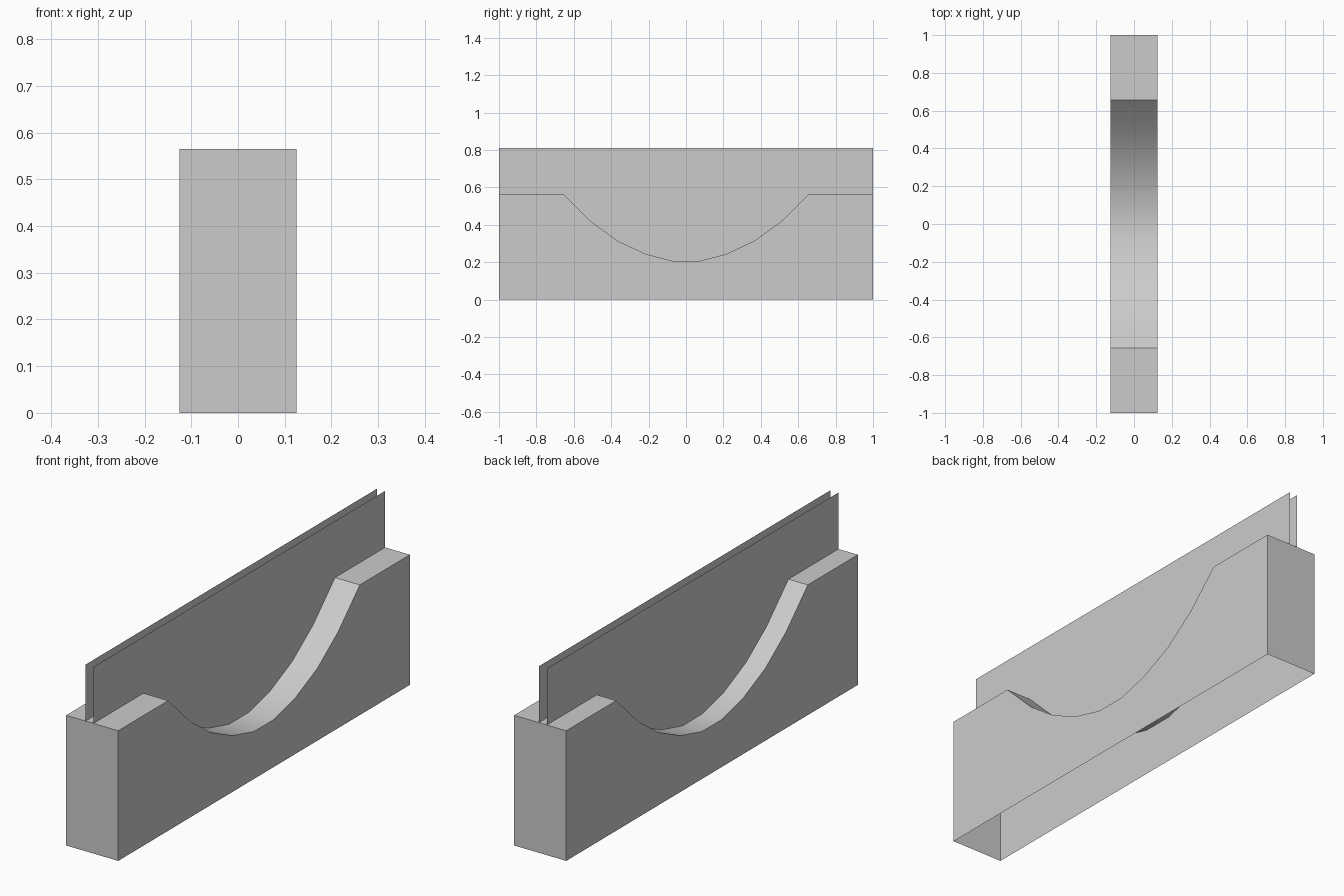
import bpy
import bmesh
import math

cube = bpy.data.objects.get("Cube")
if cube:
    bpy.data.objects.remove(cube, do_unlink=True)

# One plain grey for everything
grey = bpy.data.materials.new("plain grey")
grey.use_nodes = True
colour = (0.6, 0.6, 0.6, 1)
grey.diffuse_color = colour
grey.node_tree.nodes["Principled BSDF"].inputs["Base Color"].default_value = colour


def add_object(name, bm):
    mesh = bpy.data.meshes.new(name)
    bm.to_mesh(mesh)
    bm.free()
    mesh.materials.append(grey)
    obj = bpy.data.objects.new(name, mesh)
    bpy.context.collection.objects.link(obj)
    return obj


HALF_WIDTH, HALF_LENGTH, BODY_TOP = 0.125, 1.0, 0.565

# Body: hollow shell, open underneath, with a scooped top
half = [(0.07, 0.206), (0.215, 0.244), (0.365, 0.314), (0.508, 0.418),
        (0.657, BODY_TOP), (HALF_LENGTH, BODY_TOP), (HALF_LENGTH, 0)]
profile = [(-y, z) for y, z in reversed(half)] + half

bm = bmesh.new()
left = [bm.verts.new((HALF_WIDTH, y, z)) for y, z in profile]
right = [bm.verts.new((-HALF_WIDTH, y, z)) for y, z in profile]
bm.faces.new(reversed(left))
bm.faces.new(right)
for i in range(len(profile) - 1):
    bm.faces.new((left[i], left[i + 1], right[i + 1], right[i]))
bmesh.ops.recalc_face_normals(bm, faces=bm.faces)
body = add_object("scooped_body", bm)
bpy.context.view_layer.objects.active = body
body.select_set(True)
bpy.ops.object.shade_smooth_by_angle(angle=math.radians(30))
body.select_set(False)


# Two upright sheets running the whole length
def add_sheet(name, x, bottom, top):
    bm = bmesh.new()
    corners = [(-1, bottom), (1, bottom), (1, top), (-1, top)]
    bm.faces.new([bm.verts.new((x, s * HALF_LENGTH, z)) for s, z in corners])
    return add_object(name, bm)


for name, x in (("right_sheet", -0.032), ("left_sheet", 0.006)):
    add_sheet(name, x, 0.167, 0.81)
